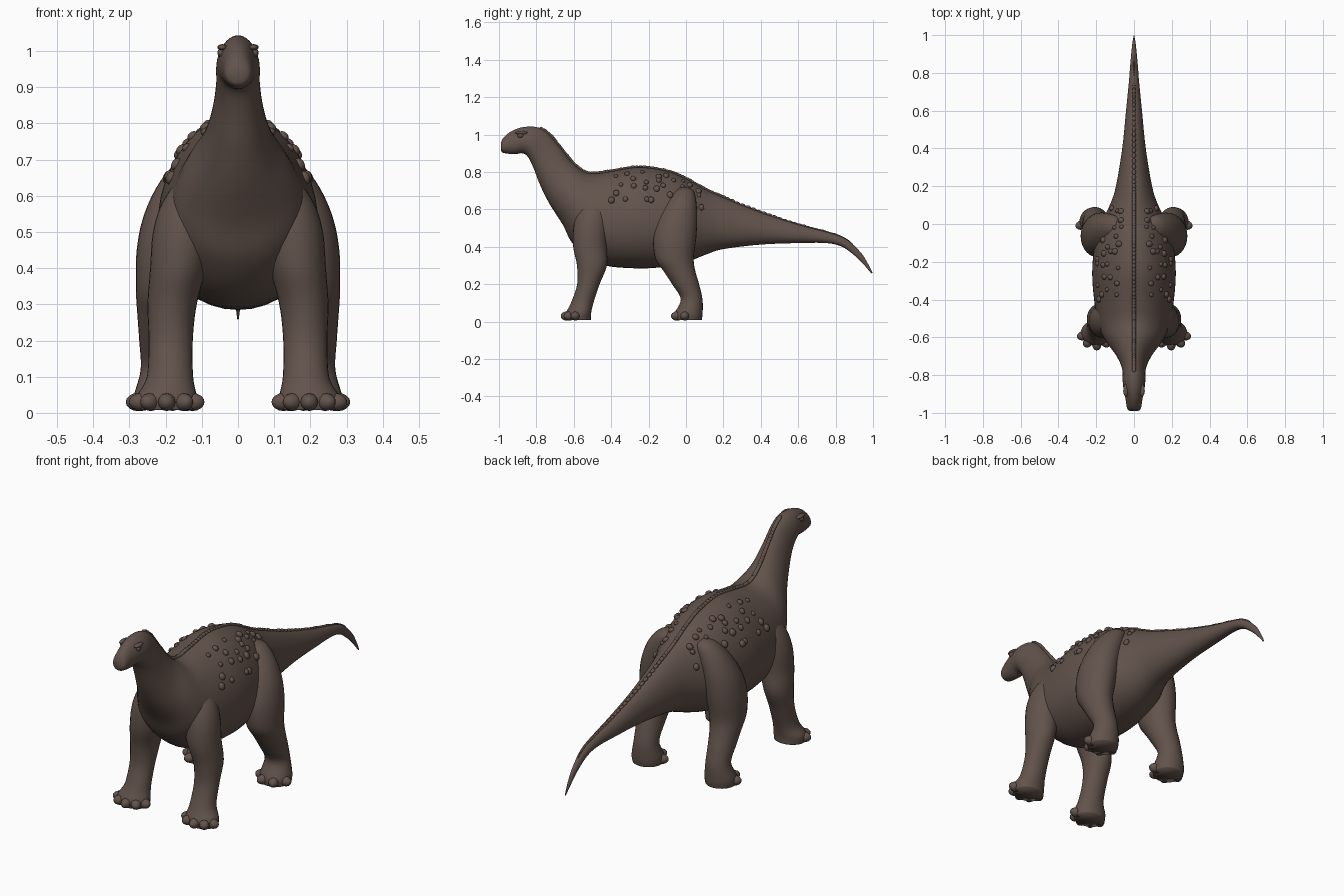
import bpy
import bmesh
import math
import random
from mathutils import Vector, Matrix

cube = bpy.data.objects.get("Cube")
if cube:
    bpy.data.objects.remove(cube, do_unlink=True)

random.seed(4)

# Material
skin = bpy.data.materials.new("brown_skin")
skin.use_nodes = True
skin.diffuse_color = (0.122, 0.086, 0.071, 1)
bsdf = skin.node_tree.nodes["Principled BSDF"]
bsdf.inputs["Base Color"].default_value = skin.diffuse_color
bsdf.inputs["Roughness"].default_value = 0.8


def finish(bm, name):
    """Turn a bmesh into a smooth, coloured object."""
    bmesh.ops.recalc_face_normals(bm, faces=bm.faces)
    for face in bm.faces:
        face.smooth = True
    mesh = bpy.data.meshes.new(name)
    bm.to_mesh(mesh)
    bm.free()
    mesh.materials.append(skin)
    obj = bpy.data.objects.new(name, mesh)
    bpy.context.collection.objects.link(obj)
    return obj


def spline(rows, t):
    """Catmull-Rom interpolation through rows of numbers."""
    last = len(rows) - 1
    i = min(int(t), last - 1)
    f = t - i
    a, b = rows[max(i - 1, 0)], rows[i]
    c, d = rows[i + 1], rows[min(i + 2, last)]
    return [q + f * ((r - p) + f * ((2 * p - 5 * q + 4 * r - s)
            + f * (3 * (q - r) + s - p))) / 2
            for p, q, r, s in zip(a, b, c, d)]


def loft(bm, rows, point, sides=32, steps=5):
    """Skin a closed tube; point(row, angle) places each vertex."""
    rings = []
    for k in range((len(rows) - 1) * steps + 1):
        row = spline(rows, k / steps)
        rings.append([bm.verts.new(point(row, math.tau * j / sides))
                      for j in range(sides)])
    for lower, upper in zip(rings, rings[1:]):
        for j in range(sides):
            n = (j + 1) % sides
            bm.faces.new((lower[j], lower[n], upper[n], upper[j]))
    bm.faces.new(rings[0])
    bm.faces.new(rings[-1])


def blob(bm, centre, size, axis=None, detail=12):
    """Ellipsoid, with its z axis turned towards axis if given."""
    turn = Matrix.Identity(4)
    if axis is not None:
        turn = axis.to_track_quat("Z", "Y").to_matrix().to_4x4()
    matrix = Matrix.Translation(centre) @ turn @ Matrix.Diagonal((*size, 1))
    bmesh.ops.create_uvsphere(bm, u_segments=detail, v_segments=detail // 2 + 2,
                              radius=1, matrix=matrix)


# Body from snout to tail tip: top y, top z, bottom y, bottom z, half width
BODY = [
    (-.99, .955, -.99, .92, .02),
    (-.975, .985, -.978, .903, .036),
    (-.93, 1.02, -.92, .895, .045),
    (-.87, 1.04, -.875, .9, .055),
    (-.8, 1.04, -.845, .88, .06),
    (-.74, 1.01, -.815, .82, .06),
    (-.67, .93, -.78, .73, .072),
    (-.61, .855, -.73, .63, .1),
    (-.55, .805, -.66, .52, .15),
    (-.49, .792, -.6, .41, .18),
    (-.4, .805, -.47, .31, .205),
    (-.25, .827, -.27, .285, .22),
    (-.1, .805, -.1, .295, .205),
    (0, .765, .02, .325, .17),
    (.1, .71, .11, .36, .125),
    (.2, .665, .2, .388, .095),
    (.4, .585, .4, .412, .062),
    (.6, .52, .6, .42, .042),
    (.75, .48, .75, .42, .027),
    (.85, .445, .835, .4, .02),
    (.93, .375, .905, .35, .013),
    (.97, .315, .955, .3, .008),
    (.998, .26, .99, .258, .002),
]


def body_point(row, a):
    ty, tz, by, bz, w = row
    up = (1 + math.sin(a)) / 2
    egg = 1 - 0.12 * math.sin(a)
    return Vector((w * math.cos(a) * egg, by + (ty - by) * up, bz + (tz - bz) * up))


bm = bmesh.new()
loft(bm, BODY, body_point, sides=40)
finish(bm, "body")

# Knobbly ridge along the spine
bm = bmesh.new()
count = 110
for k in range(count):
    t = 4.5 + 15 * k / count
    here = body_point(spline(BODY, t), math.pi / 2)
    ahead = body_point(spline(BODY, t + 0.1), math.pi / 2)
    size = 0.011 * min(1, (21 - t) / 5)
    blob(bm, here, (size, size * random.uniform(0.7, 1.0), 0.016), ahead - here, 8)
finish(bm, "spine_ridge")

# Armour bumps in loose rows on the flanks
bm = bmesh.new()
for row in range(4):
    for k in range(9):
        t = 10.3 + 0.42 * k + random.uniform(-0.15, 0.15)
        a = math.radians(22 + 13 * row + random.uniform(-5, 5))
        if random.random() < 0.15:
            continue
        centre = body_point(spline(BODY, t), a)
        out = Vector((math.cos(a), 0, math.sin(a)))
        r = random.uniform(0.011, 0.018)
        for side in (1, -1):
            flip = Vector((side, 1, 1))
            blob(bm, centre * flip, (r, r * 1.1, r * 0.8), out * flip, 10)
finish(bm, "back_bumps")

# Legs: height, centre x, centre y, radius x, radius y
FRONT = [
    (.008, .197, -.575, .08, .066),
    (.045, .197, -.575, .083, .068),
    (.1, .188, -.555, .064, .06),
    (.2, .186, -.522, .061, .06),
    (.3, .182, -.503, .068, .08),
    (.4, .165, -.513, .078, .09),
    (.5, .15, -.51, .085, .092),
    (.58, .13, -.5, .08, .085),
    (.65, .11, -.48, .05, .06),
    (.68, .1, -.47, .01, .01),
]
REAR = [
    (.008, .21, .012, .075, .072),
    (.045, .21, .014, .078, .075),
    (.12, .207, .03, .062, .058),
    (.2, .207, -.002, .066, .072),
    (.27, .205, -.035, .073, .085),
    (.34, .2, -.062, .082, .103),
    (.45, .19, -.06, .09, .115),
    (.55, .172, -.045, .087, .105),
    (.64, .14, -.025, .075, .08),
    (.7, .11, -.01, .05, .05),
    (.72, .1, -.01, .01, .01),
]


def make_leg(name, rows, side, toes):
    def leg_point(row, a):
        z, x, y, rx, ry = row
        return Vector((side * (x + rx * math.cos(a)), y + ry * math.sin(a), z))

    bm = bmesh.new()
    loft(bm, rows, leg_point, sides=28)
    # toes fanned around the front of the foot
    z, x, y, rx, ry = rows[0]
    for k in range(toes):
        a = math.radians(-165 + 150 * k / (toes - 1))
        out = Vector((side * math.cos(a), math.sin(a), 0))
        centre = Vector((side * (x + rx * 0.92 * math.cos(a)),
                         y + ry * 0.92 * math.sin(a), 0.03))
        blob(bm, centre, (0.025, 0.025, 0.034), out)
    finish(bm, name)


for label, side in (("left", 1), ("right", -1)):
    make_leg("front_leg_" + label, FRONT, side, 5)
    make_leg("rear_leg_" + label, REAR, side, 4)

    # Eyes under heavy brows
    bm = bmesh.new()
    blob(bm, Vector((side * 0.047, -0.885, 0.995)), (0.01, 0.016, 0.012))
    finish(bm, "eye_" + label)
    bm = bmesh.new()
    blob(bm, Vector((side * 0.043, -0.88, 1.01)), (0.014, 0.034, 0.009))
    finish(bm, "brow_" + label)
